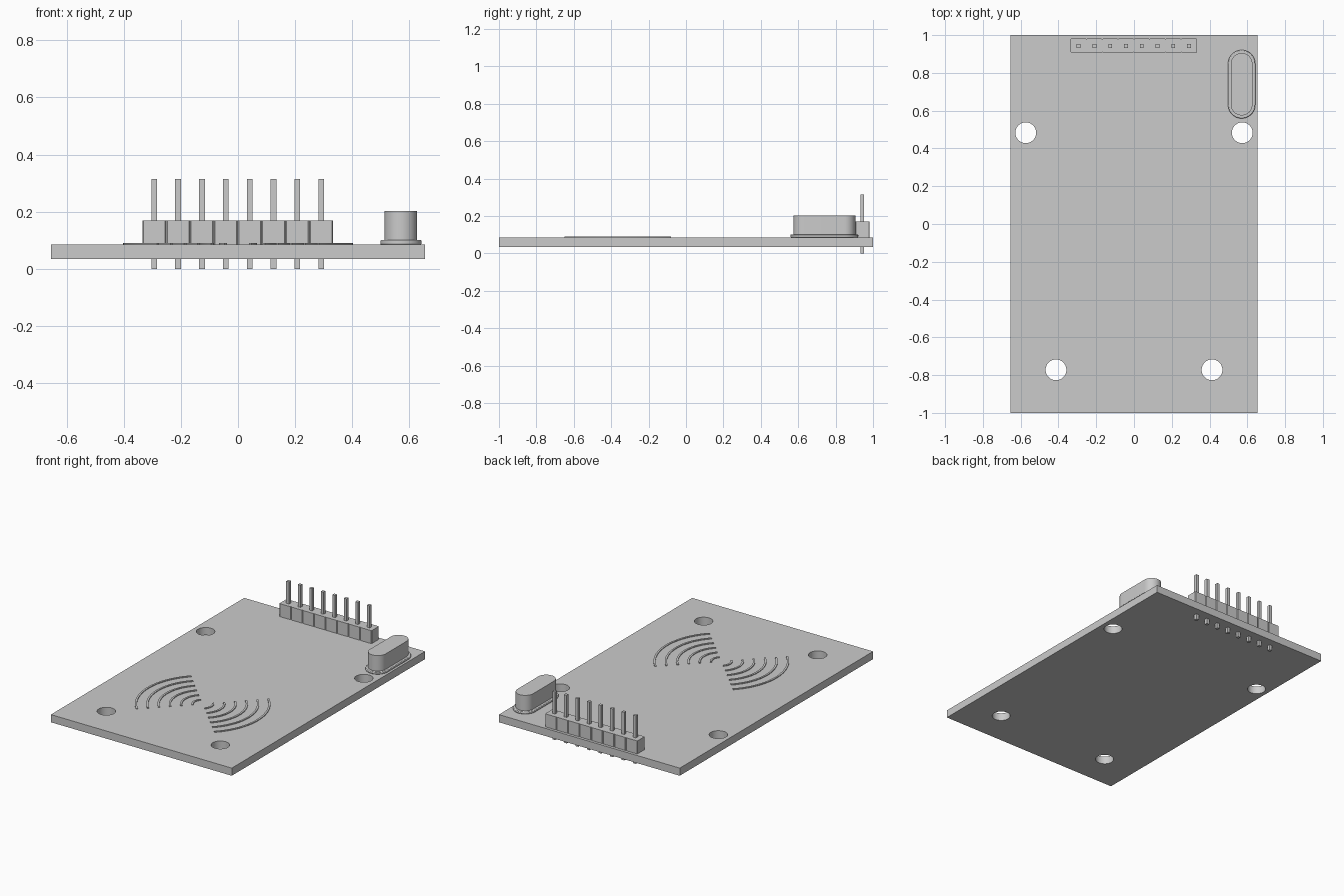
import bpy
import bmesh
from math import sin, cos, pi, radians

if "Cube" in bpy.data.objects:
    bpy.data.objects.remove(bpy.data.objects["Cube"])

grey = bpy.data.materials.new("plain grey")
grey.use_nodes = True
grey.diffuse_color = (0.6, 0.6, 0.6, 1)
grey.node_tree.nodes["Principled BSDF"].inputs["Base Color"].default_value = (0.6, 0.6, 0.6, 1)

BOTTOM, TOP = 0.035, 0.085


def prism(name, outlines, z0, z1, smooth=False):
    """Extrude one or more counter-clockwise outlines from z0 to z1."""
    bm = bmesh.new()
    for pts in outlines:
        low = [bm.verts.new((x, y, z0)) for x, y in pts]
        high = [bm.verts.new((x, y, z1)) for x, y in pts]
        bm.faces.new(low[::-1])
        bm.faces.new(high)
        for i in range(len(pts)):
            j = (i + 1) % len(pts)
            bm.faces.new((low[i], low[j], high[j], high[i]))
    mesh = bpy.data.meshes.new(name)
    bm.to_mesh(mesh)
    bm.free()
    mesh.materials.append(grey)
    ob = bpy.data.objects.new(name, mesh)
    bpy.context.collection.objects.link(ob)
    if smooth:
        shade(ob)
    return ob


def shade(ob):
    bpy.ops.object.select_all(action="DESELECT")
    ob.select_set(True)
    bpy.context.view_layer.objects.active = ob
    bpy.ops.object.shade_smooth_by_angle(angle=radians(30))


def arc(cx, cy, r, a0, a1, n):
    return [(cx + r * cos(a0 + (a1 - a0) * i / n),
             cy + r * sin(a0 + (a1 - a0) * i / n)) for i in range(n + 1)]


def rect(cx, cy, w, d):
    return [(cx + sx * w / 2, cy + sy * d / 2)
            for sx, sy in ((-1, -1), (1, -1), (1, 1), (-1, 1))]


def chamfered(cx, cy, w, d, c):
    x, y = w / 2, d / 2
    return [(cx + px, cy + py) for px, py in (
        (c - x, -y), (x - c, -y), (x, c - y), (x, y - c),
        (x - c, y), (c - x, y), (-x, y - c), (-x, c - y))]


def stadium(cx, cy, r, half_length):
    s = half_length - r
    return arc(cx, cy + s, r, 0, pi, 24) + arc(cx, cy - s, r, pi, 2 * pi, 24)


# Circuit board with four mounting holes
board = prism("circuit_board", [rect(0, 0, 1.31, 2)], BOTTOM, TOP)
holes = [(s * x, y) for s in (-1, 1) for x, y in ((0.573, 0.483), (0.413, -0.772))]
cutter = prism("hole_cutter", [arc(x, y, 0.055, 0, 2 * pi, 48)[:-1] for x, y in holes],
               BOTTOM - 0.1, TOP + 0.1)
cutter.hide_render = True
cut = board.modifiers.new("mounting_holes", "BOOLEAN")
cut.operation = "DIFFERENCE"
cut.solver = "EXACT"
cut.object = cutter
bpy.context.view_layer.objects.active = board
bpy.ops.object.modifier_apply(modifier=cut.name)
bpy.data.objects.remove(cutter)
shade(board)

# Pin header: eight housing blocks, each with a square pin
PITCH = 0.0835
xs = [(i - 3.5) * PITCH - 0.001 for i in range(8)]
prism("header_housing", [chamfered(x, 0.944, PITCH, 0.076, 0.004) for x in xs], TOP, 0.17)
prism("header_pins", [rect(x, 0.942, 0.02, 0.02) for x in xs], 0, 0.315)

# Crystal can on a flanged base
base = prism("crystal_base", [stadium(0.57, 0.74, 0.072, 0.181)], TOP, 0.101, True)
rim = base.modifiers.new("rim", "BEVEL")
rim.width = 0.004
rim.segments = 2
prism("crystal_can", [stadium(0.57, 0.74, 0.057, 0.165)], 0.1, 0.202, True)

# Antenna symbol: two opposed fans of thin raised arcs
bands = []
for side in (0, pi):
    for i in range(1, 7):
        r = i * 0.067
        a0, a1 = side - pi / 4, side + pi / 4
        bands.append(arc(0, -0.365, r, a0, a1, 24) + arc(0, -0.365, r - 0.012, a1, a0, 24))
prism("antenna_arcs", bands, TOP, TOP + 0.005, True)
